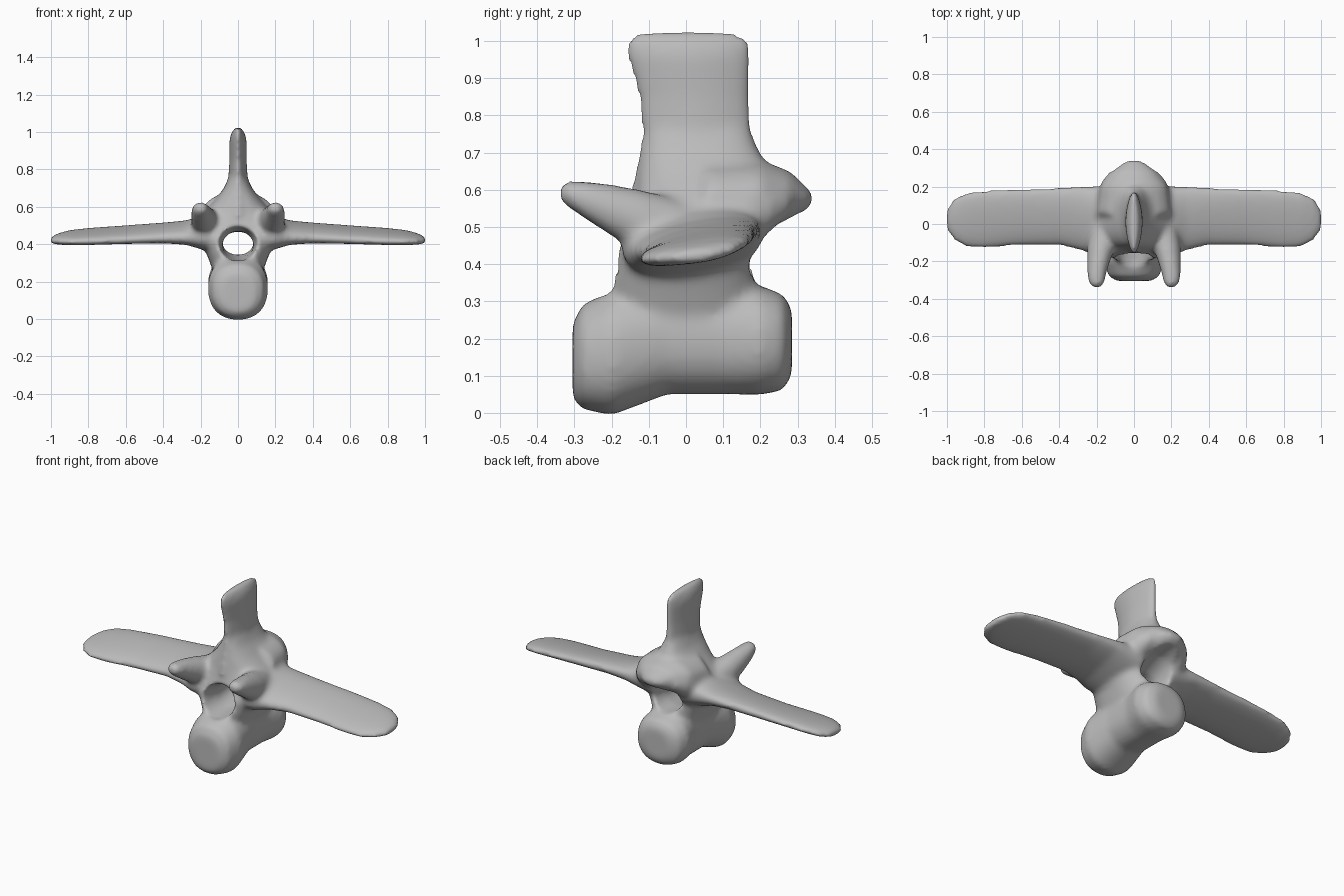
import bpy, bmesh, math

if "Cube" in bpy.data.objects:
    bpy.data.objects.remove(bpy.data.objects["Cube"])

bone = bpy.data.materials.new("bone_grey")
bone.use_nodes = True
colour = (0.5, 0.5, 0.5, 1)
bone.diffuse_color = colour
bone.node_tree.nodes["Principled BSDF"].inputs["Base Color"].default_value = colour


def loft(bm, axis, sections, power=2.0, side=1, count=32):
    """Closed tube along an axis; section = (position, centre a, centre b, radius a, radius b[, tilt])."""
    rings = []
    for t, a, b, ra, rb, *tilt in sections:
        turn = math.radians(tilt[0]) if tilt else 0
        ring = []
        for i in range(count):
            ang = math.tau * i / count
            c, s = math.cos(ang), math.sin(ang)
            u = ra * math.copysign(abs(c) ** (2 / power), c)
            v = rb * math.copysign(abs(s) ** (2 / power), s)
            p = a + u * math.cos(turn) - v * math.sin(turn)
            q = b + u * math.sin(turn) + v * math.cos(turn)
            x, y, z = {"X": (t, p, q), "Y": (p, t, q), "Z": (p, q, t)}[axis]
            ring.append(bm.verts.new((x * side, y, z)))
        rings.append(ring)
    faces = [bm.faces.new(rings[0]), bm.faces.new(rings[-1])]
    for low, high in zip(rings, rings[1:]):
        for i in range(count):
            j = (i + 1) % count
            faces.append(bm.faces.new((low[i], low[j], high[j], high[i])))
    bmesh.ops.recalc_face_normals(bm, faces=faces)


def make_object(name, bm):
    mesh = bpy.data.meshes.new(name)
    bm.to_mesh(mesh)
    bm.free()
    mesh.materials.append(bone)
    obj = bpy.data.objects.new(name, mesh)
    bpy.context.scene.collection.objects.link(obj)
    return obj


bm = bmesh.new()

# Body block below the canal, flared at both ends
loft(bm, "Y", [
    (-.305, 0, .14, .09, .10), (-.28, 0, .15, .135, .14), (-.2, 0, .163, .162, .17),
    (-.05, 0, .2, .14, .15), (.1, 0, .2, .14, .15), (.2, 0, .195, .162, .147),
    (.26, 0, .19, .14, .13), (.285, 0, .19, .09, .09)], 2.3)

# Arch walls and sloping roof
loft(bm, "Z", [
    (.22, 0, 0, .12, .2), (.34, 0, -.01, .165, .21), (.42, 0, -.01, .2, .2),
    (.5, 0, .03, .24, .19), (.57, 0, .06, .185, .2), (.64, 0, .05, .12, .18),
    (.7, 0, .04, .075, .16), (.78, 0, .03, .04, .13)], 2.4)

# Upright spine blade with lens-shaped section
loft(bm, "Z", [
    (.55, 0, .03, .1, .19), (.66, 0, .04, .075, .175), (.75, 0, .03, .052, .15),
    (.85, 0, .022, .046, .15), (.96, 0, .008, .046, .168), (1.0, 0, .005, .034, .17),
    (1.025, 0, .005, .014, .13)], 1.7)

# Rear overhanging ledge
loft(bm, "Y", [
    (.05, 0, .56, .2, .12), (.2, 0, .575, .18, .105), (.28, 0, .58, .12, .07),
    (.325, 0, .577, .06, .03), (.34, 0, .577, .03, .015)])

for side in (1, -1):
    # Long flat side wing
    loft(bm, "X", [
        (.1, .02, .46, .19, .1, 10), (.2, .015, .462, .19, .082, 10),
        (.28, .03, .462, .175, .055, 11), (.4, .04, .46, .157, .044, 12),
        (.6, .038, .451, .155, .037, 12), (.8, .025, .441, .158, .033, 11),
        (.9, .023, .435, .147, .03, 10), (.96, .025, .428, .115, .026, 8),
        (.99, .025, .423, .075, .02, 6), (1.005, .025, .42, .045, .013, 4)], 2.2, side)
    # Forward joint horn
    loft(bm, "Y", [
        (0, .15, .49, .08, .08), (-.12, .175, .515, .075, .085),
        (-.2, .19, .545, .062, .07), (-.27, .2, .572, .051, .052),
        (-.315, .2, .588, .042, .037), (-.338, .2, .59, .026, .022)], 2, side)
    # Rear joint lobe joining the ledge to the wall
    loft(bm, "Y", [
        (.05, .14, .5, .07, .1), (.16, .135, .52, .065, .085),
        (.23, .12, .55, .05, .06), (.28, .1, .565, .03, .03)], 2, side)

body = make_object("vertebra", bm)

# Canal through the arch, flared at both openings
bm = bmesh.new()
loft(bm, "Y", [
    (-.4, 0, .44, .13, .12), (-.2, 0, .41, .105, .1), (-.08, 0, .395, .083, .075),
    (.08, 0, .405, .083, .062), (.2, 0, .43, .095, .09), (.4, 0, .45, .13, .105)])
cutter = make_object("canal_cutter", bm)
cutter.hide_render = True
cutter.hide_viewport = True


def fuse(size):
    mod = body.modifiers.new("fuse", "REMESH")
    mod.mode = "VOXEL"
    mod.voxel_size = size
    mod.use_smooth_shade = True


# Fuse the parts, open the canal, then soften the joins
fuse(.012)
cut = body.modifiers.new("canal", "BOOLEAN")
cut.operation = "DIFFERENCE"
cut.object = cutter
cut.solver = "EXACT"
fuse(.012)
soften = body.modifiers.new("soften", "SMOOTH")
soften.factor = .5
soften.iterations = 10
